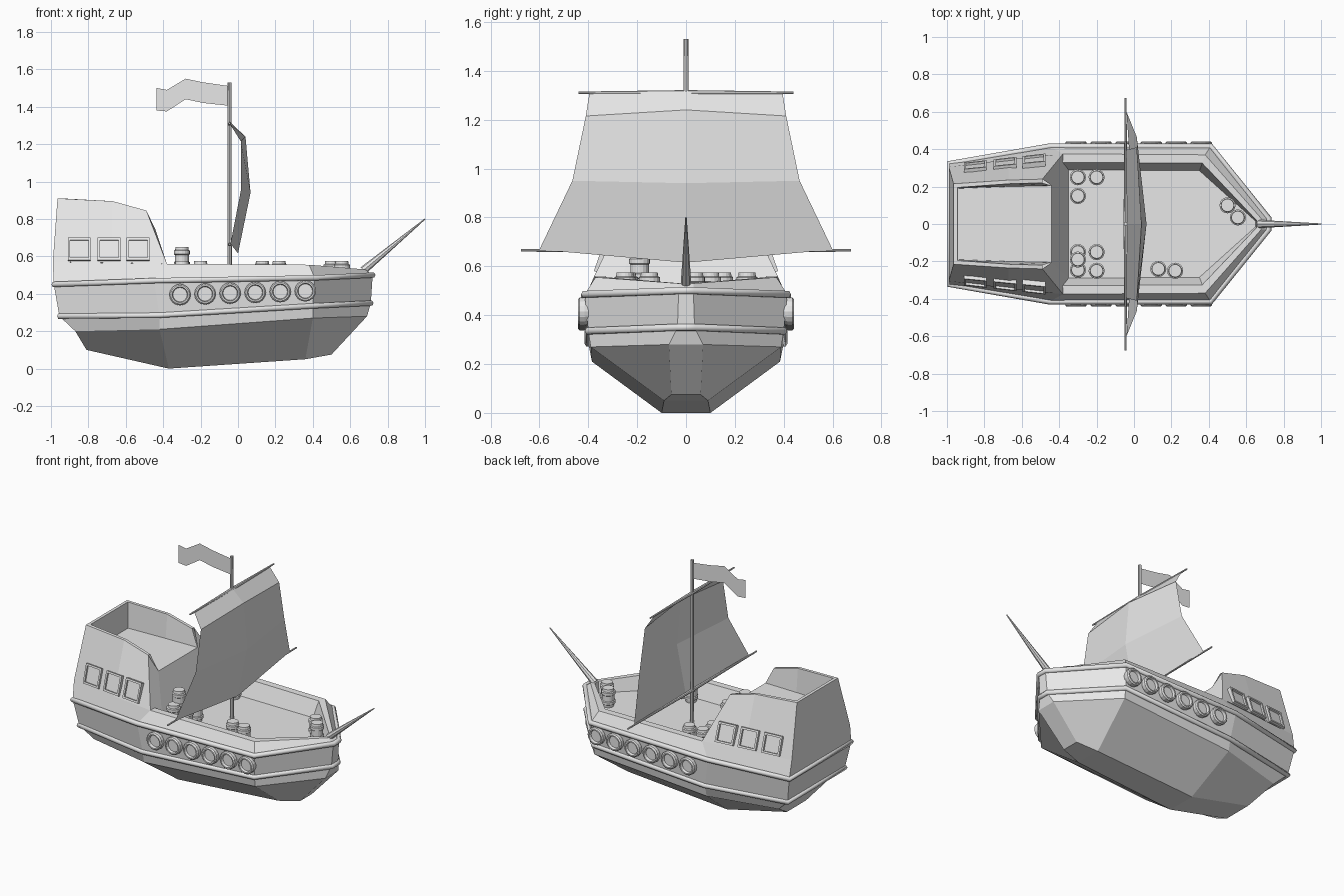
import bpy, bmesh, math
from mathutils import Vector, Matrix

cube = bpy.data.objects.get("Cube")
if cube:
    bpy.data.objects.remove(cube, do_unlink=True)

grey = bpy.data.materials.new("plain_grey")
grey.use_nodes = True
GREY = (0.8, 0.8, 0.8, 1)
grey.diffuse_color = GREY
grey.node_tree.nodes["Principled BSDF"].inputs["Base Color"].default_value = GREY


def finish(name, bm, normals=True):
    if normals:
        bmesh.ops.recalc_face_normals(bm, faces=bm.faces[:])
    me = bpy.data.meshes.new(name)
    bm.to_mesh(me)
    bm.free()
    me.materials.append(grey)
    ob = bpy.data.objects.new(name, me)
    bpy.context.collection.objects.link(ob)
    return ob


def mirrored_loft(name, levels, start=True, end=True, bottom=True):
    """Skin levels of a half shape, mirror it over y and close it across the middle."""
    bm = bmesh.new()
    sides = [[[bm.verts.new((x, s * y, z)) for x, y, z in lv] for lv in levels] for s in (-1, 1)]
    r, l = sides
    for g in sides:
        for a, b in zip(g, g[1:]):
            for i in range(len(a) - 1):
                bm.faces.new((a[i], a[i + 1], b[i + 1], b[i]))
    for j in ([0] if bottom else []) + [-1]:
        for i in range(len(r[j]) - 1):
            bm.faces.new((r[j][i], r[j][i + 1], l[j][i + 1], l[j][i]))
    for i in ([0] if start else []) + ([-1] if end else []):
        for j in range(len(levels) - 1):
            bm.faces.new((r[j][i], r[j + 1][i], l[j + 1][i], l[j][i]))
    return finish(name, bm)


def sheet(name, rows):
    bm = bmesh.new()
    g = [[bm.verts.new(p) for p in row] for row in rows]
    for a, b in zip(g, g[1:]):
        for i in range(len(a) - 1):
            bm.faces.new((a[i], a[i + 1], b[i + 1], b[i]))
    return finish(name, bm)


def spar(name, a, b, r1, r2, sides=8):
    a, b = Vector(a), Vector(b)
    bm = bmesh.new()
    m = Matrix.Translation((a + b) / 2) @ (b - a).to_track_quat('Z', 'Y').to_matrix().to_4x4()
    bmesh.ops.create_cone(bm, cap_ends=True, segments=sides, radius1=r1, radius2=r2,
                          depth=(b - a).length, matrix=m)
    return finish(name, bm)


def lathe(name, profile, matrix, sides=16):
    """Spin (radius, height) points around the local z axis."""
    bm = bmesh.new()
    rings = [[bm.verts.new(matrix @ Vector((r * math.cos(t), r * math.sin(t), h)))
              for t in (2 * math.pi * k / sides for k in range(sides))] for r, h in profile]
    for a, b in zip(rings, rings[1:]):
        for k in range(sides):
            n = (k + 1) % sides
            bm.faces.new((a[k], a[n], b[n], b[k]))
    bm.faces.new(rings[0])
    bm.faces.new(rings[-1])
    return finish(name, bm)


# Hull: levels from keel to deck, each running from stern to bow
keel = [(-.81, .1, .1), (-.37, .1, 0), (.36, .09, .05), (.5, .06, .075)]
chine = [(-.87, .27, .2), (-.42, .385, .21), (.4, .39, .27), (.69, .07, .28)]
low = [(-.955, .3, .28), (-.42, .4, .285), (.4, .4, .335), (.71, .035, .35)]
high = [(-.985, .325, .45), (-.45, .415, .47), (.41, .415, .485), (.72, .03, .5)]
rim = [(-.99, .305, .57), (-.38, .375, .56), (.38, .37, .555), (.68, .03, .53)]
rim_in = [(-.95, .27, .57), (-.38, .33, .56), (.365, .325, .555), (.655, .02, .53)]
deck = [(-.95, .25, .455), (-.38, .29, .455), (.35, .285, .455), (.65, .015, .455)]
mirrored_loft("hull", [keel, chine, low, high, rim, rim_in, deck])

# Rubbing rails around the hull
for name, path in (("lower_rail", low), ("upper_rail", high)):
    pts = path + [(x, -y, z) for x, y, z in reversed(path)]
    cu = bpy.data.curves.new(name, 'CURVE')
    cu.dimensions = '3D'
    cu.bevel_depth = .016
    cu.bevel_resolution = 1
    sp = cu.splines.new('POLY')
    sp.points.add(len(pts) - 1)
    for p, co in zip(sp.points, pts):
        p.co = (*co, 1)
    sp.use_cyclic_u = True
    cu.materials.append(grey)
    bpy.context.collection.objects.link(bpy.data.objects.new(name, cu))

# Stern castle with an open top, and its sloping front
base = [(-.99, .305, .57), (-.67, .345, .565), (-.38, .375, .56)]
top = [(-.965, .215, .91), (-.67, .235, .895), (-.49, .24, .845)]
top_in = [(-.945, .195, .91), (-.67, .215, .895), (-.49, .22, .845)]
floor = [(-.94, .19, .74), (-.67, .2, .74), (-.44, .205, .74)]
mirrored_loft("stern_castle", [base, top, top_in, floor], end=False, bottom=False)
mirrored_loft("castle_front", [[base[2], top[2]], [(-.35, .29, .455), floor[2]]],
              start=False, end=False, bottom=False)


def wall(x, z, out, s):
    """Point on the castle side wall, pushed outward."""
    t = (x + .99) / .61
    u = (z - .565) / .32
    y = (.305 + .07 * t) * (1 - u) + (.215 + .045 * t) * u
    return Vector((x, s * (y + out), z + out * .35))


# Castle windows: raised frames with recessed panes
for s, side in ((1, "left"), (-1, "right")):
    for k, x0 in enumerate((-.91, -.75, -.595)):
        x1, z0, z1 = x0 + .122, .575, .695
        loops = []
        for inset, out in ((0, -.01), (0, .016), (.012, .016), (.012, .004)):
            loops.append([wall(x, z, out, s) for x, z in (
                (x0 + inset, z0 + inset), (x1 - inset, z0 + inset),
                (x1 - inset, z1 - inset), (x0 + inset, z1 - inset))])
        bm = bmesh.new()
        g = [[bm.verts.new(p) for p in lp] for lp in loops]
        for a, b in zip(g, g[1:]):
            for i in range(4):
                n = (i + 1) % 4
                bm.faces.new((a[i], a[n], b[n], b[i]))
        bm.faces.new(g[-1])
        bm.faces.new(g[0])
        finish(f"{side}_window_{k + 1}", bm)

    # Round gun ports along the side
    for k in range(6):
        x = -.31 + .134 * k
        m = Matrix.Translation((x, s * .385, .395 + .004 * k)) @ Matrix.Rotation(-s * math.pi / 2, 4, 'X')
        lathe(f"{side}_gun_port_{k + 1}",
              [(.05, 0), (.057, .03), (.057, .05), (.05, .057), (.042, .057), (.038, .04)], m)

# Barrels on deck, one of them stacked
cask = [(.033, 0), (.036, .018), (.043, .022), (.043, .038), (.038, .042), (.038, .078),
        (.043, .082), (.043, .1), (.036, .104), (.034, .12)]
spots = [(-.3, .25), (-.2, .25), (-.3, .15), (-.3, -.15), (-.2, -.15), (-.3, -.245),
         (-.2, -.25), (.13, -.24), (.22, -.25), (.5, .1), (.555, .035)]
for k, (x, y) in enumerate(spots):
    lathe(f"barrel_{k + 1}", cask, Matrix.Translation((x, y, .455)))
lathe("stacked_barrel", cask, Matrix.Translation((-.3, -.19, .53)))

# Mast, yards and bowsprit
MX = -.045
spar("mast", (MX, 0, .45), (MX, 0, 1.53), .012, .01)
for name, z, w in (("upper_yard", 1.31, .44), ("lower_yard", .665, .675)):
    for s, side in ((1, "left"), (-1, "right")):
        spar(f"{name}_{side}", (MX, 0, z), (MX, s * w, z), .011, .005)
spar("bowsprit", (.67, 0, .525), (1, 0, .8), .022, .003)

# Billowing sail: (edge x, edge z, half width, middle x, middle z) for each row
sail = [(MX, 1.31, .395, MX, 1.32), (.015, 1.215, .41, .04, 1.24),
        (.015, .95, .465, .067, .94), (-.04, .668, .6, 0, .615)]
sheet("sail", [[(ex, -w, ez), (mx, 0, mz), (ex, w, ez)] for ex, ez, w, mx, mz in sail])

# Waving flag
flag = [(MX, 1.51, 1.405), (-.185, 1.53, 1.42), (-.28, 1.55, 1.44),
        (-.38, 1.49, 1.375), (-.435, 1.5, 1.38)]
sheet("flag", [[(x, 0, a), (x, 0, b)] for x, a, b in flag])
